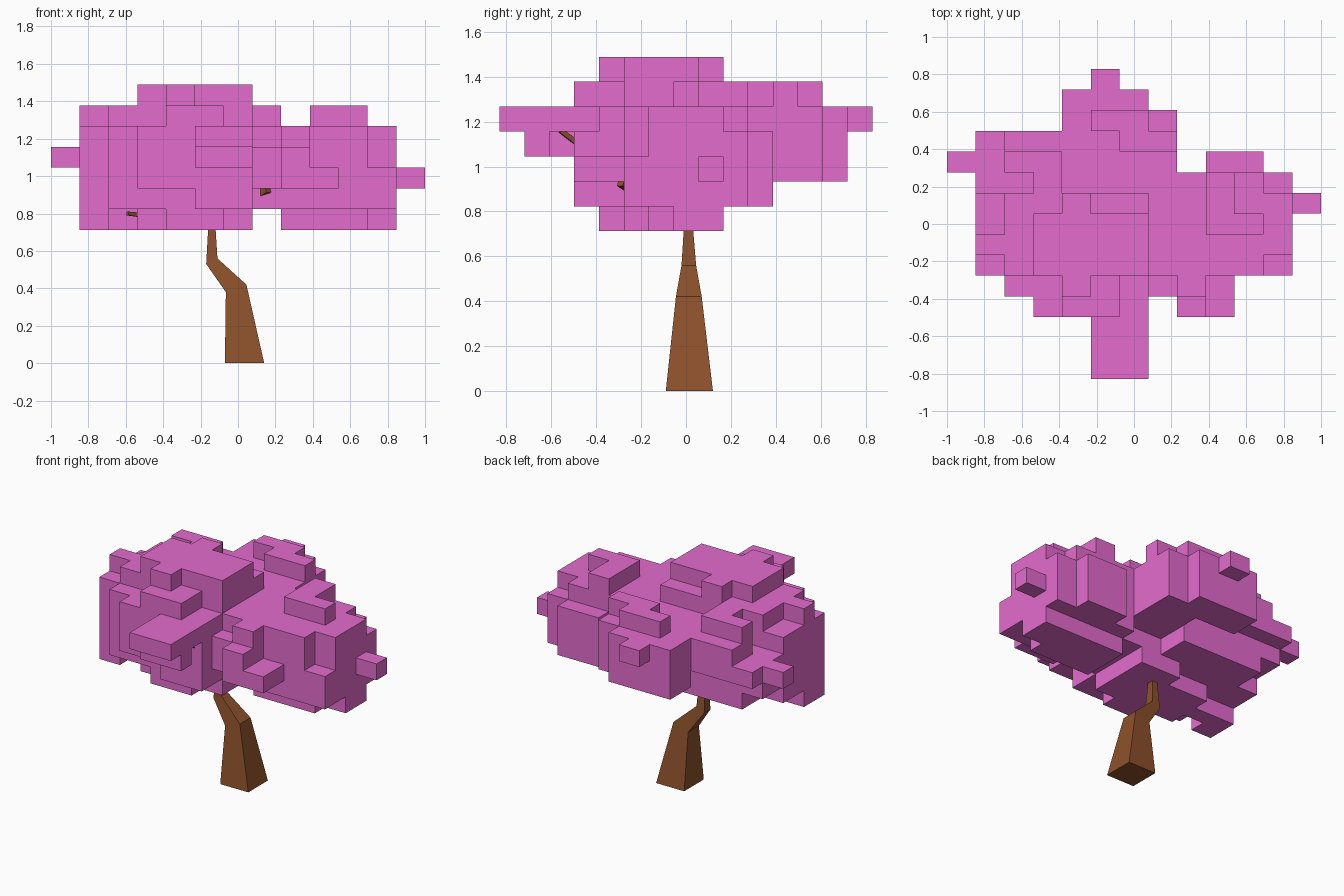
import bpy, bmesh
from mathutils import Vector

if "Cube" in bpy.data.objects:
    bpy.data.objects.remove(bpy.data.objects["Cube"])


def make_material(name, colour):
    mat = bpy.data.materials.new(name)
    mat.use_nodes = True
    mat.diffuse_color = (*colour, 1)
    node = next(n for n in mat.node_tree.nodes if n.type == 'BSDF_PRINCIPLED')
    node.inputs["Base Color"].default_value = (*colour, 1)
    return mat


pink = make_material("blossom pink", (0.78, 0.15, 0.62))
brown = make_material("bark brown", (0.27, 0.083, 0.024))

# Size of one foliage block and the lowest corner of the block grid
CELL = Vector((2 / 13, 1.66 / 15, 0.111))
ORIGIN = Vector((-1, -0.83, 0.712))


def add_object(name, bm, mat):
    bmesh.ops.recalc_face_normals(bm, faces=bm.faces)
    mesh = bpy.data.meshes.new(name)
    bm.to_mesh(mesh)
    bm.free()
    mesh.materials.append(mat)
    obj = bpy.data.objects.new(name, mesh)
    bpy.context.collection.objects.link(obj)


def block_corners(cell, axis, side):
    """Four corners of the block face on one side of an axis."""
    u, v = [a for a in range(3) if a != axis]
    corners = []
    for du, dv in ((0, 0), (1, 0), (1, 1), (0, 1)):
        p = list(cell)
        p[axis] += side
        p[u] += du
        p[v] += dv
        corners.append(tuple(p))
    return corners


def foliage(name, boxes):
    """Join boxes of blocks into one skin with only its outer faces."""
    cells = set()
    for x0, x1, y0, y1, z0, z1 in boxes:
        cells.update((x, y, z) for x in range(x0, x1 + 1)
                     for y in range(y0, y1 + 1) for z in range(z0, z1 + 1))
    bm = bmesh.new()
    verts = {}
    for cell in sorted(cells):
        for axis in range(3):
            for side in (0, 1):
                beside = list(cell)
                beside[axis] += 2 * side - 1
                if tuple(beside) in cells:
                    continue
                loop = []
                for key in block_corners(cell, axis, side):
                    if key not in verts:
                        verts[key] = bm.verts.new(ORIGIN + CELL * Vector(key))
                    loop.append(verts[key])
                bm.faces.new(loop)
    add_object(name, bm, pink)


def tapered_beam(name, rings):
    """Four-sided beam through rings of four corners."""
    bm = bmesh.new()
    loops = [[bm.verts.new(p) for p in ring] for ring in rings]
    for low, high in zip(loops, loops[1:]):
        for i in range(4):
            j = (i + 1) % 4
            bm.faces.new((low[i], low[j], high[j], high[i]))
    bm.faces.new(loops[0][::-1])
    bm.faces.new(loops[-1])
    add_object(name, bm, brown)


def trunk_ring(left, right, front, back, z_left, z_right):
    return [(left, front, z_left), (right, front, z_right),
            (right, back, z_right), (left, back, z_left)]


def branch(name, end, thick, thin):
    """Straight square twig that narrows from the trunk top to its tip."""
    start, end = Vector((-0.14, 0, 0.75)), Vector(end)
    turn = (end - start).to_track_quat('Z', 'Y')
    square = [Vector(c) for c in ((-1, -1, 0), (1, -1, 0), (1, 1, 0), (-1, 1, 0))]
    tapered_beam(name, [[p + turn @ (c * r) for c in square]
                        for p, r in ((start, thick), (end, thin))])


# Bent trunk
tapered_beam("trunk", [
    trunk_ring(-0.07, 0.14, -0.09, 0.12, 0, 0),
    trunk_ring(-0.065, 0.045, -0.045, 0.07, 0.38, 0.42),
    trunk_ring(-0.17, -0.11, -0.02, 0.045, 0.53, 0.56),
    trunk_ring(-0.155, -0.125, -0.005, 0.025, 0.8, 0.8),
])

# Twigs that poke out of the foliage
branch("front_branch", (0.03, -0.56, 1.16), 0.02, 0.01)
branch("left_branch", (0.16, -0.29, 0.93), 0.025, 0.018)
branch("right_branch", (-0.59, -0.29, 0.8), 0.02, 0.01)

# Foliage clumps, as first and last block along x, y and z
foliage("right_foliage", [
    (2, 6, 5, 8, 1, 5), (2, 6, 4, 4, 1, 4), (1, 1, 5, 8, 1, 4),
    (3, 6, 5, 7, 0, 0), (4, 5, 4, 4, 0, 0), (1, 1, 5, 6, 0, 0),
    (2, 2, 6, 6, 0, 0), (5, 6, 8, 8, 0, 0), (1, 1, 6, 6, 5, 5),
    (1, 2, 9, 10, 2, 3), (2, 5, 9, 10, 1, 3), (2, 5, 10, 10, 4, 4),
    (3, 6, 9, 9, 2, 4), (6, 6, 10, 10, 2, 4), (1, 5, 11, 11, 3, 3),
    (2, 5, 11, 11, 4, 4), (2, 3, 10, 10, 5, 5), (3, 3, 9, 9, 5, 5),
    (0, 0, 10, 10, 3, 3),
])
foliage("crown_foliage", [(3, 6, 5, 7, 6, 6), (4, 4, 4, 8, 6, 6)])
foliage("front_foliage", [
    (3, 6, 3, 3, 2, 4), (5, 6, 3, 3, 1, 1), (4, 5, 3, 4, 5, 5),
    (5, 6, 0, 2, 4, 4), (5, 6, 1, 1, 3, 3), (5, 5, 2, 2, 3, 3),
])
foliage("back_foliage", [
    (4, 7, 12, 12, 2, 4), (4, 6, 13, 13, 2, 4), (5, 5, 14, 14, 4, 4),
    (5, 6, 12, 12, 5, 5), (6, 7, 11, 11, 2, 5), (7, 7, 9, 10, 2, 4),
])
foliage("left_foliage", [
    (7, 7, 5, 8, 1, 4), (7, 7, 4, 4, 2, 3), (8, 10, 5, 9, 1, 4),
    (11, 11, 5, 5, 1, 2), (11, 11, 6, 8, 1, 4), (11, 11, 9, 9, 1, 3),
    (8, 10, 6, 8, 0, 0), (11, 11, 7, 8, 0, 0), (8, 8, 4, 4, 2, 4),
    (9, 9, 4, 4, 2, 2), (8, 8, 3, 3, 2, 3), (9, 9, 3, 3, 2, 2),
    (9, 10, 10, 10, 1, 3), (9, 9, 7, 9, 5, 5), (10, 10, 7, 7, 5, 5),
    (12, 12, 8, 8, 2, 2),
])
